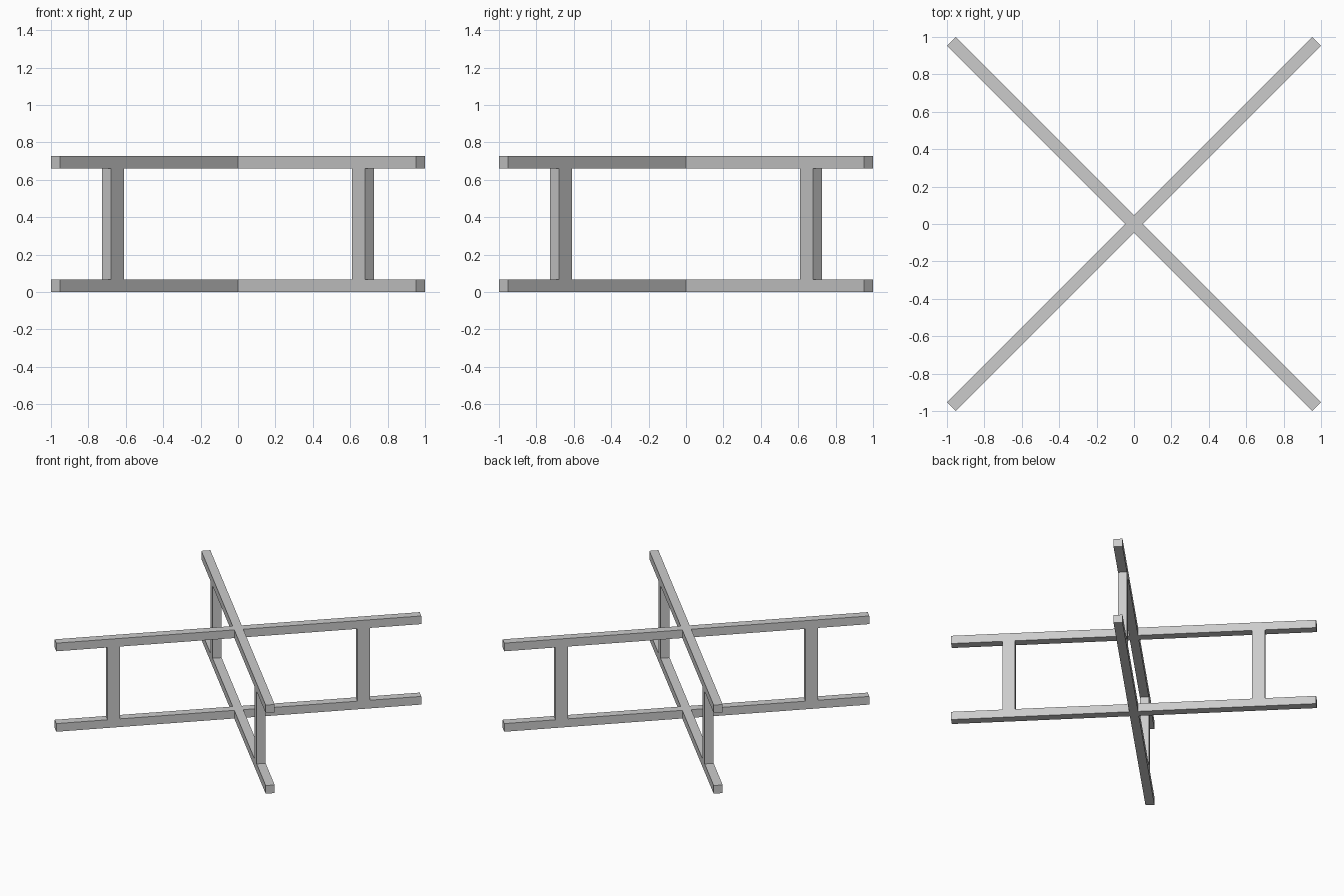
import bpy, bmesh
from math import pi
from mathutils import Matrix, Vector

if "Cube" in bpy.data.objects:
    bpy.data.objects.remove(bpy.data.objects["Cube"])

HALF_LEN, HALF_W = 1.380, 0.034   # beam half length and half width
BEAM_H, TOTAL_H = 0.067, 0.728
POST_R, POST_LEN = 0.945, 0.096   # post distance from centre, size along the beam


def finish(name, bm):
    bmesh.ops.recalc_face_normals(bm, faces=bm.faces)
    mesh = bpy.data.meshes.new(name)
    bm.to_mesh(mesh)
    bm.free()
    obj = bpy.data.objects.new(name, mesh)
    bpy.context.collection.objects.link(obj)
    return obj


def cross_beam(name, z):
    # plus-shaped profile turned onto the diagonals, then extruded upward
    bm = bmesh.new()
    verts = []
    for k in range(4):
        rot = Matrix.Rotation(pi / 4 + k * pi / 2, 4, 'Z')
        for x, y in ((HALF_W, -HALF_W), (HALF_LEN, -HALF_W), (HALF_LEN, HALF_W)):
            verts.append(bm.verts.new(rot @ Vector((x, y, z))))
    face = bm.faces.new(verts)
    ext = bmesh.ops.extrude_face_region(bm, geom=[face])
    top = [g for g in ext["geom"] if isinstance(g, bmesh.types.BMVert)]
    bmesh.ops.translate(bm, verts=top, vec=(0, 0, BEAM_H))
    return finish(name, bm)


def post(name, angle):
    # upright joining the lower and upper beams
    height = TOTAL_H - 2 * BEAM_H
    mat = (Matrix.Rotation(angle, 4, 'Z')
           @ Matrix.Translation((POST_R, 0, TOTAL_H / 2))
           @ Matrix.Diagonal((POST_LEN, HALF_W * 2, height, 1)))
    bm = bmesh.new()
    bmesh.ops.create_cube(bm, size=1, matrix=mat)
    return finish(name, bm)


# Crossed feet and crossed top supports
cross_beam("lower_cross_beam", 0)
cross_beam("upper_cross_beam", TOTAL_H - BEAM_H)

# Four upright legs
for k, side in enumerate(("back_right", "back_left", "front_left", "front_right")):
    post(side + "_post", pi / 4 + k * pi / 2)
